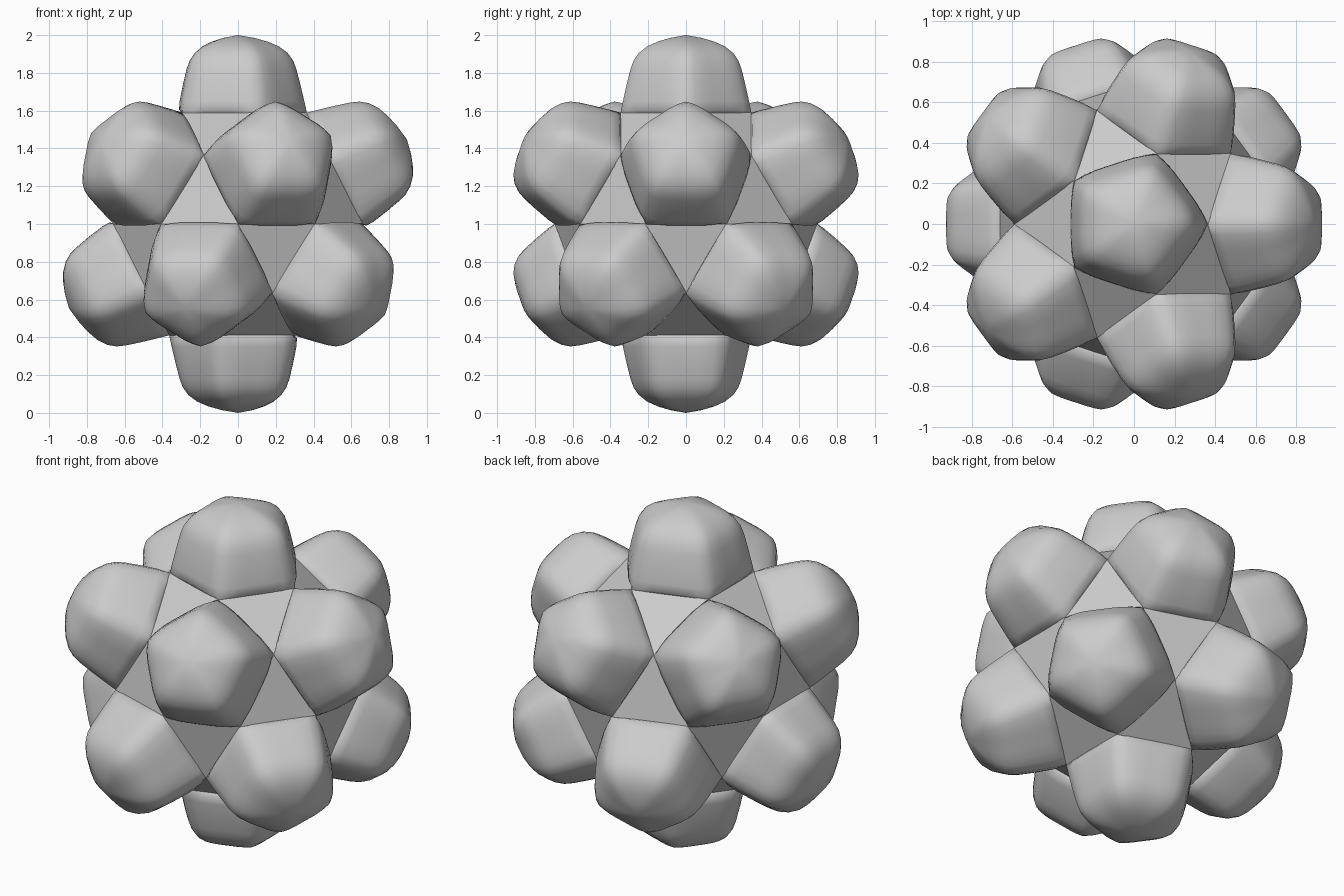
import bpy, bmesh, math
from mathutils import Vector, Matrix

if "Cube" in bpy.data.objects:
    bpy.data.objects.remove(bpy.data.objects["Cube"])

CENTRE = Vector((0, 0, 1))
CORE_R = 0.694   # corner radius of the faceted core
SEGS = 40        # points around each knob
A36 = math.radians(36)

# Twelve knob directions, each with the direction of a neighbour used to align it
UP = Vector((0, 0, 1))
knobs = [(UP, Vector((1, 0, 0))), (-UP, Vector((-1, 0, 0)))]
for k in range(5):
    a = math.radians(72 * k)
    d = Vector((2 * math.cos(a), 2 * math.sin(a), 1)) / math.sqrt(5)
    knobs += [(d, UP), (-d, -UP)]


def add_object(name, bm):
    bmesh.ops.recalc_face_normals(bm, faces=bm.faces)
    mesh = bpy.data.meshes.new(name)
    bm.to_mesh(mesh)
    bm.free()
    obj = bpy.data.objects.new(name, mesh)
    bpy.context.collection.objects.link(obj)
    return obj


# Core: corners lie midway between neighbouring knob directions
bm = bmesh.new()
dirs = [d for d, _ in knobs]
for i, p in enumerate(dirs):
    for q in dirs[:i]:
        if p.dot(q) > 0.4:
            bm.verts.new((p + q).normalized() * CORE_R)
bmesh.ops.convex_hull(bm, input=bm.verts)
bmesh.ops.dissolve_limit(bm, angle_limit=0.02, verts=bm.verts, edges=bm.edges)
core = add_object("core", bm)
core.location = CENTRE

# Knob: height, radius at flat side, radius at corner, roundness
RINGS = [(0.585, 0.296, 0.365, 0.0),
         (0.605, 0.312, 0.361, 0.3),
         (0.65, 0.309, 0.351, 0.5),
         (0.74, 0.291, 0.330, 0.5),
         (0.82, 0.272, 0.309, 0.5),
         (0.865, 0.256, 0.292, 0.5),
         (0.905, 0.229, 0.263, 0.5),
         (0.94, 0.188, 0.217, 0.5),
         (0.965, 0.139, 0.158, 0.6),
         (0.985, 0.080, 0.088, 0.8)]


def knob_radius(angle, flat, corner, roundness):
    phi = (angle % (2 * A36)) - A36
    straight = (1 / math.cos(phi) - 1) / (1 / math.cos(A36) - 1)
    wave = (1 - math.cos(5 * phi)) / 2
    t = straight * (1 - roundness) + wave * roundness
    return flat + (corner - flat) * t


bm = bmesh.new()
loops = []
for z, flat, corner, roundness in RINGS:
    loop = []
    for s in range(SEGS):
        a = 2 * math.pi * s / SEGS
        r = knob_radius(a, flat, corner, roundness)
        loop.append(bm.verts.new((r * math.cos(a), r * math.sin(a), z)))
    loops.append(loop)
tip = bm.verts.new((0, 0, 1))
bm.faces.new(loops[0])
for s in range(SEGS):
    n = (s + 1) % SEGS
    for lo, hi in zip(loops, loops[1:]):
        bm.faces.new((lo[s], lo[n], hi[n], hi[s]))
    bm.faces.new((loops[-1][s], loops[-1][n], tip))
for f in bm.faces:
    f.smooth = len(f.verts) < 5
first = add_object("knob", bm)

# Place a knob on every five-sided face, one corner towards its neighbour
for i, (d, toward) in enumerate(knobs):
    obj = first if i == 0 else bpy.data.objects.new("knob", first.data)
    if i:
        bpy.context.collection.objects.link(obj)
    x = (toward - d * toward.dot(d)).normalized()
    rot = Matrix((x, d.cross(x), d)).transposed().to_4x4()
    obj.matrix_world = Matrix.Translation(CENTRE) @ rot
